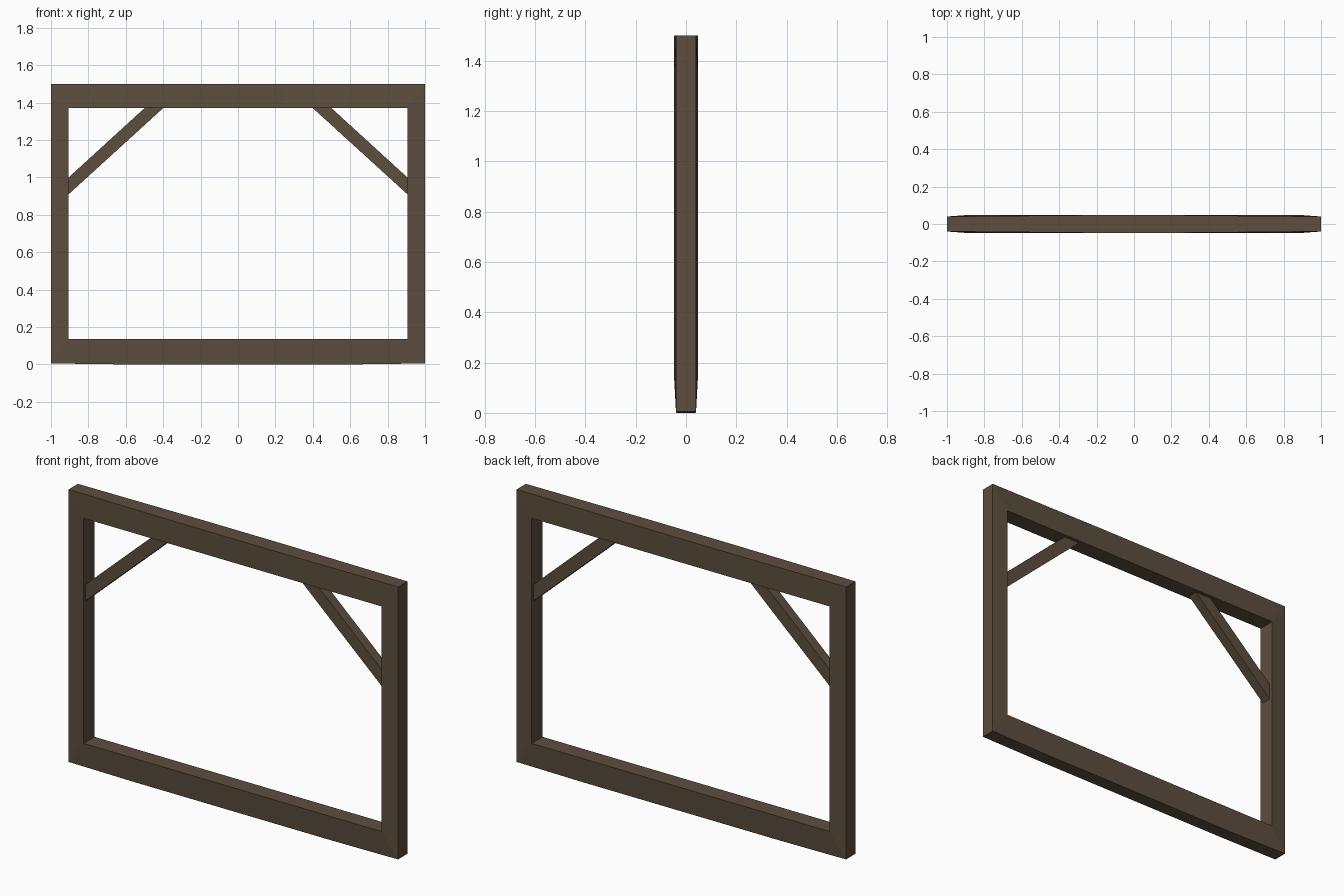
import bpy, bmesh

if "Cube" in bpy.data.objects:
    bpy.data.objects.remove(bpy.data.objects["Cube"])

wood = bpy.data.materials.new("dark brown wood")
wood.diffuse_color = (0.108, 0.077, 0.048, 1)
wood.use_nodes = True
wood.node_tree.nodes["Principled BSDF"].inputs["Base Color"].default_value = wood.diffuse_color


def finish(name, bm):
    bmesh.ops.recalc_face_normals(bm, faces=bm.faces[:])
    me = bpy.data.meshes.new(name)
    bm.to_mesh(me)
    bm.free()
    me.materials.append(wood)
    ob = bpy.data.objects.new(name, me)
    bpy.context.collection.objects.link(ob)
    return ob


# Frame: rings of (x, z, half depth), slightly thinner at the outer edge
D, T = 0.047, 0.040
outer = [(-1, 0.005, T), (-0.62, 0, 0.038), (0.62, 0, 0.038), (1, 0.005, T),
         (1, 1.5, T), (0.25, 1.5, D), (-0.25, 1.5, D), (-1, 1.5, T)]
inner = [(-0.905, 0.135, D), (-0.62, 0.135, D), (0.62, 0.135, D), (0.905, 0.135, D),
         (0.905, 1.37, D), (0.25, 1.37, D), (-0.25, 1.37, D), (-0.905, 1.37, D)]
bm = bmesh.new()
# Section order: outer front, outer back, inner back, inner front
sections = []
for o, i in zip(outer, inner):
    sections.append([bm.verts.new((p[0], s * p[2], p[1]))
                     for p, s in ((o, -1), (o, 1), (i, 1), (i, -1))])
for k, a in enumerate(sections):
    b = sections[(k + 1) % len(sections)]
    for j in range(4):
        n = (j + 1) % 4
        bm.faces.new((a[j], b[j], b[n], a[n]))
finish("window_frame", bm)

# Diagonal corner braces, cut flush to the post and the top beam
profile = [(0.905, 0.91), (0.905, 1.0), (0.50, 1.37), (0.40, 1.37)]
for side, sx in (("left", -1), ("right", 1)):
    bm = bmesh.new()
    face = bm.faces.new([bm.verts.new((sx * x, -0.028, z)) for x, z in profile])
    ext = bmesh.ops.extrude_face_region(bm, geom=[face], use_keep_orig=True)
    moved = [v for v in ext["geom"] if isinstance(v, bmesh.types.BMVert)]
    bmesh.ops.translate(bm, verts=moved, vec=(0, 0.056, 0))
    finish(side + "_brace", bm)
